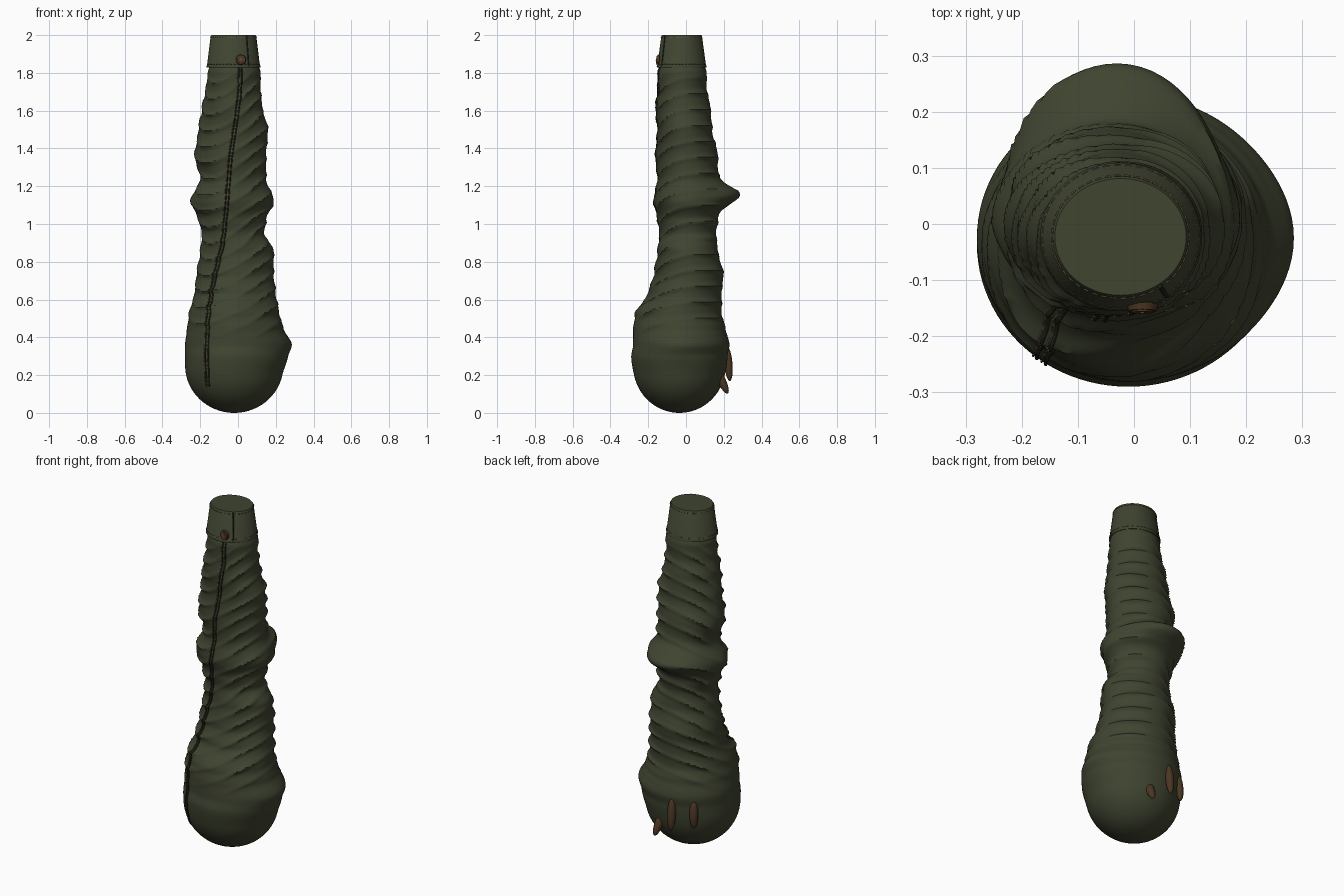
import bpy, bmesh, math
from mathutils import Vector, Matrix

cube = bpy.data.objects.get("Cube")
if cube:
    bpy.data.objects.remove(cube)


def material(name, colour):
    mat = bpy.data.materials.new(name)
    mat.use_nodes = True
    mat.diffuse_color = (*colour, 1)
    mat.node_tree.nodes["Principled BSDF"].inputs["Base Color"].default_value = (*colour, 1)
    return mat


olive = material("olive cloth", (0.05, 0.058, 0.03))
dark = material("dark olive seam", (0.018, 0.021, 0.011))
thread = material("tan thread", (0.13, 0.085, 0.045))
brown = material("brown horn", (0.07, 0.037, 0.017))

# Silhouette in hundredths: height, right edge, left edge, front edge, back edge
PROFILE = [
    (0, -28, 24, -28, 21), (20, -28, 24, -28, 21), (30, -28, 26, -29, 22),
    (36, -28, 27, -28, 23), (45, -27, 24, -28, 21), (52, -26, 22, -27, 19),
    (64, -23, 20, -20, 19), (73, -22, 19, -17, 20), (86, -20, 19, -15, 17),
    (95, -19, 14, -14, 16), (102, -21, 15, -15, 17), (112, -25, 19, -17, 18),
    (124, -20, 15, -15, 17), (136, -23, 15, -16, 17), (150, -21, 16, -15, 14),
    (162, -19, 13, -16, 13), (172, -17, 12, -15, 11), (180, -16, 12, -15, 11),
    (184, -15, 11, -14, 10)]


def section(z):
    """Centre and half sizes of the sleeve at height z."""
    h = z * 100
    i = max(k for k in range(len(PROFILE) - 1) if PROFILE[k][0] <= max(h, 0))
    p, q = PROFILE[i], PROFILE[i + 1]
    t = min(1, (h - p[0]) / (q[0] - p[0]))
    t = t * t * (3 - 2 * t)
    _, x0, x1, y0, y1 = [(a + (b - a) * t) / 100 for a, b in zip(p, q)]
    dome = math.sqrt(max(0, 1 - (1 - z / 0.25) ** 2)) if z < 0.25 else 1
    return (x0 + x1) / 2, (y0 + y1) / 2, (x1 - x0) / 2 * dome, (y1 - y0) / 2 * dome


def bump(value, centre, width):
    return math.exp(-((value - centre) / width) ** 2)


def angle_gap(a, b):
    return math.atan2(math.sin(a - b), math.cos(a - b))


def cloth(angle, z, lift=0):
    """Point on the wrinkled sleeve."""
    cx, cy, a, b = section(z)
    # slanting folds, highest at the back left
    level = z - 0.10 * math.cos(angle - math.pi / 4)
    mask = min(1, max(0, (z - 0.38) / 0.15)) * min(1, max(0, (1.82 - z) / 0.1))
    wave = math.sin(level * 2 * math.pi / 0.17 + 0.8 * math.sin(2 * angle))
    ridge = (1 - abs(wave)) ** 2 - 0.35
    fold = 0.016 * ridge * mask * (0.4 + 0.6 * math.sin(2 * angle) ** 2)
    # pointed elbow and side knuckle
    elbow = 0.11 * bump(z, 1.155, 0.06) * bump(angle_gap(angle, math.pi / 2), 0, 0.75)
    knuckle = 0.015 * bump(z, 0.36, 0.06) * bump(angle_gap(angle, 0), 0, 0.5)
    r = fold + elbow + knuckle + lift
    return Vector((cx + (a + r) * math.cos(angle), cy + (b + r) * math.sin(angle), z))


def cuff(angle, z, lift=0):
    """Point on the tapered cuff."""
    t = (z - 1.83) / 0.17
    return Vector((-0.024 + (0.139 - 0.02 * t + lift) * math.cos(angle),
                   -0.023 + (0.128 - 0.022 * t + lift) * math.sin(angle), z))


def add_object(name, bm, mat, smooth=True):
    bmesh.ops.recalc_face_normals(bm, faces=bm.faces)
    mesh = bpy.data.meshes.new(name)
    bm.to_mesh(mesh)
    bm.free()
    mesh.materials.append(mat)
    obj = bpy.data.objects.new(name, mesh)
    bpy.context.collection.objects.link(obj)
    if smooth:
        bpy.ops.object.select_all(action='DESELECT')
        obj.select_set(True)
        bpy.context.view_layer.objects.active = obj
        bpy.ops.object.shade_smooth_by_angle(angle=math.radians(40))
    return obj


def loft(name, surface, levels, mat, sides=96):
    bm = bmesh.new()
    rings = [[bm.verts.new(surface(2 * math.pi * i / sides, *level)) for i in range(sides)]
             for level in levels]
    for low, high in zip(rings, rings[1:]):
        for i in range(sides):
            j = (i + 1) % sides
            bm.faces.new((low[i], low[j], high[j], high[i]))
    bm.faces.new(rings[0])
    bm.faces.new(rings[-1])
    return add_object(name, bm, mat)


def strands(name, paths, radius, mat):
    curve = bpy.data.curves.new(name, 'CURVE')
    curve.dimensions = '3D'
    curve.bevel_depth = radius
    curve.bevel_resolution = 1
    curve.use_fill_caps = True
    for path in paths:
        spline = curve.splines.new('POLY')
        spline.points.add(len(path) - 1)
        for point, co in zip(spline.points, path):
            point.co = (*co, 1)
    curve.materials.append(mat)
    obj = bpy.data.objects.new(name, curve)
    bpy.context.collection.objects.link(obj)


# Sleeve body with a rounded closed end
dome_levels = [0.25 * (1 - math.cos(math.pi / 2 * k / 16)) for k in range(1, 17)]
body_levels = [0.25 + 1.59 * k / 170 for k in range(1, 171)]
loft("sleeve", cloth, [(0.0002,)] + [(z,) for z in dome_levels + body_levels], olive)

# Cuff with a rolled lower lip and a closed top
loft("cuff", cuff, [(1.832, -0.01), (1.828, 0.003), (1.836, 0.005), (1.842, 0.002),
                    (1.995, 0.001), (2.0, -0.002)], olive)

# Front seam, drifting to the right side as it descends
SEAM = [(0.14, -0.16), (0.3, -0.165), (0.5, -0.16), (0.65, -0.14), (0.78, -0.11),
        (0.9, -0.08), (1.1, -0.06), (1.35, -0.04), (1.55, -0.01), (1.7, 0.01), (1.83, 0.012)]


def on_seam(z, side=0, lift=0.001):
    for (z0, x0), (z1, x1) in zip(SEAM, SEAM[1:]):
        if z <= z1:
            break
    x = x0 + (x1 - x0) * (z - z0) / (z1 - z0) + side
    cx, _, a, _ = section(z)
    return cloth(math.asin(max(-1, min(1, (x - cx) / a))) - math.pi / 2, z, lift)


heights = [0.14 + 1.69 * k / 160 for k in range(161)]
strands("front_seam", [[on_seam(z, 0.008) for z in heights],
                       [on_seam(z, -0.008) for z in heights]], 0.0035, dark)
strands("seam_stitches", [[on_seam(z, s, 0.002), on_seam(z + 0.012, s, 0.002)]
                          for s in (-0.014, 0.001) for z in heights[:-2:2]], 0.0018, thread)

# Cuff opening and its stitched rows
slit = -math.pi / 2 + 0.62
strands("cuff_slit", [[cuff(slit, 1.835, 0.002), cuff(slit, 1.998, 0.001)]], 0.004, dark)
step = 2 * math.pi / 44
strands("cuff_stitches", [[cuff(step * (k + d), z, 0.002) for d in (0, 0.3, 0.6)]
                          for z in (1.847, 1.988) for k in range(44)], 0.0018, thread)

# Button: rimmed disc with a small centre stud
bm = bmesh.new()
facing = Matrix.Translation((0.015, -0.149, 1.87)) @ Matrix.Rotation(math.radians(83), 4, 'X')
for radius, depth in ((0.028, 0.012), (0.021, 0.018)):
    bmesh.ops.create_cone(bm, cap_ends=True, segments=24, radius1=radius, radius2=radius * 0.9,
                          depth=depth, matrix=facing)
add_object("button", bm, brown)
bm = bmesh.new()
bmesh.ops.create_cone(bm, cap_ends=True, segments=12, radius1=0.007, radius2=0.006, depth=0.022,
                      matrix=facing)
add_object("button_stud", bm, thread)

# Slender horn slivers on the lower back
for name, angle, z, length, out in (("lower_sliver", 75, 0.17, 0.075, 0.0),
                                    ("middle_sliver", 100, 0.26, 0.092, 0.012),
                                    ("upper_sliver", 126, 0.27, 0.08, 0.004)):
    angle = math.radians(angle)
    tilt = Matrix.Rotation(-0.45 if z < 0.2 else -0.08, 4, 'Y')
    place = (Matrix.Translation(cloth(angle, z, out)) @ Matrix.Rotation(angle, 4, 'Z') @ tilt
             @ Matrix.Diagonal((0.022, 0.024, length, 1)))
    bm = bmesh.new()
    bmesh.ops.create_uvsphere(bm, u_segments=16, v_segments=12, radius=1, matrix=place)
    add_object(name, bm, brown)
